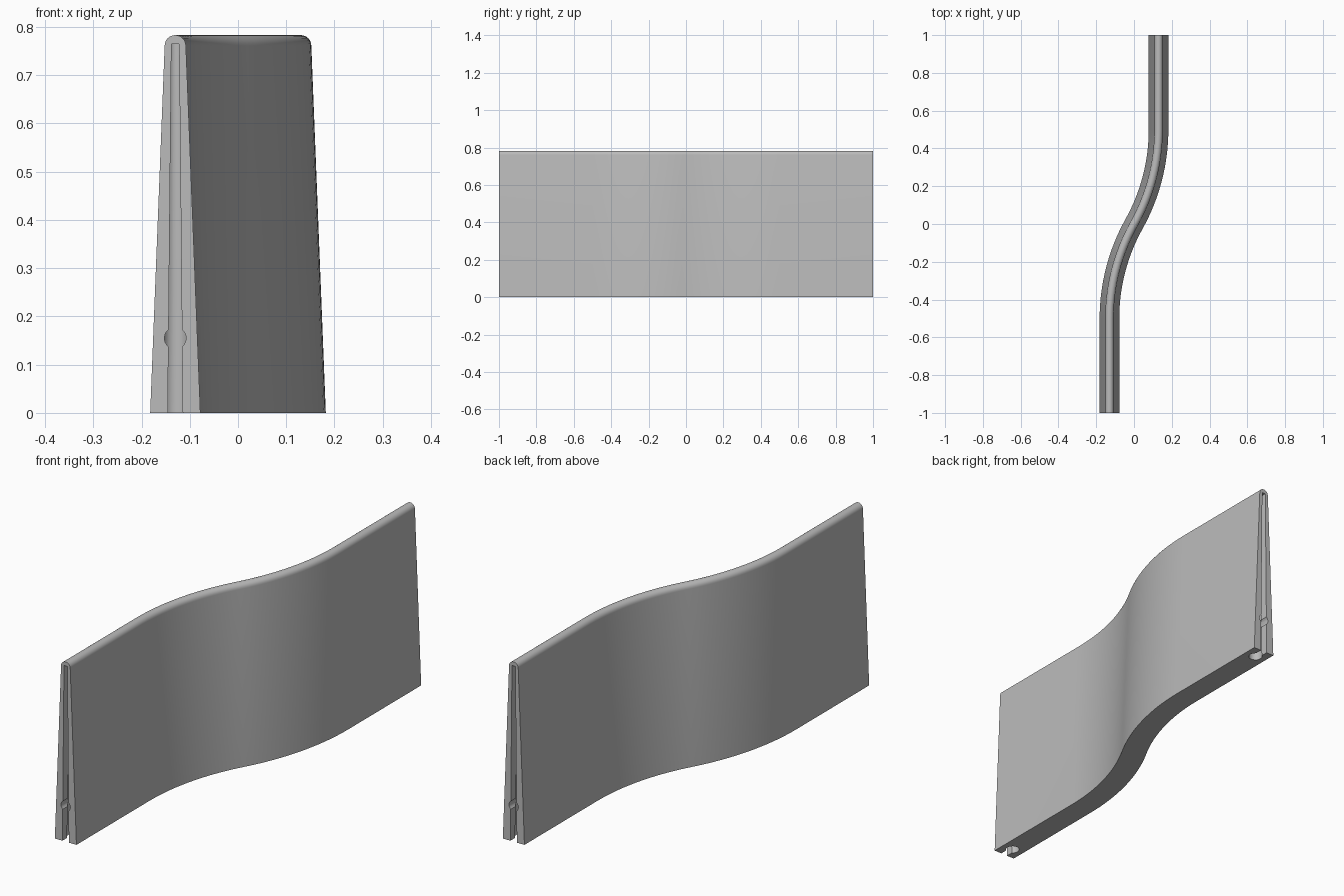
import bpy, bmesh, math

cube = bpy.data.objects.get("Cube")
if cube:
    bpy.data.objects.remove(cube, do_unlink=True)

HEIGHT, BASE, TOP_R = 0.783, 0.052, 0.022
SHIFT, BEND = 0.13, 0.5          # sideways offset of the ends, half length of the bend
RADIUS = (BEND**2 + SHIFT**2) / (2 * SHIFT)

concrete = bpy.data.materials.new("concrete grey")
concrete.use_nodes = True
colour = (0.5, 0.5, 0.5, 1)
concrete.diffuse_color = colour
concrete.node_tree.nodes["Principled BSDF"].inputs["Base Color"].default_value = colour


def make_object(name, bm):
    bmesh.ops.recalc_face_normals(bm, faces=bm.faces)
    mesh = bpy.data.meshes.new(name)
    bm.to_mesh(mesh)
    bm.free()
    mesh.materials.append(concrete)
    obj = bpy.data.objects.new(name, mesh)
    bpy.context.collection.objects.link(obj)
    return obj


def loft(name, rings):
    """Skin a row of closed rings and cap both ends."""
    bm = bmesh.new()
    loops = [[bm.verts.new(p) for p in ring] for ring in rings]
    n = len(loops[0])
    for a, b in zip(loops, loops[1:]):
        for i in range(n):
            j = (i + 1) % n
            bm.faces.new((a[i], a[j], b[j], b[i]))
    bm.faces.new(loops[0])
    bm.faces.new(loops[-1])
    return make_object(name, bm)


# Tapered wall section with a rounded top
section = [(-BASE, 0), (BASE, 0)]
for i in range(13):
    a = math.pi * i / 12
    section.append((TOP_R * math.cos(a), HEIGHT - TOP_R + TOP_R * math.sin(a)))

# S-shaped path: straight ends joined by two opposite arcs
sweep = math.asin(BEND / RADIUS)
half = [(-SHIFT, -1, 0)]
for i in range(17):
    a = sweep * i / 16
    half.append((RADIUS - SHIFT - RADIUS * math.cos(a), -BEND + RADIUS * math.sin(a), a))
path = half + [(-x, -y, a) for x, y, a in reversed(half[:-1])]

wall = loft("curved_wall", [
    [(x + u * math.cos(a), y - u * math.sin(a), z) for u, z in section]
    for x, y, a in path])


# Joint slots in both ends: tapered neck, round keyway and a pin hole
def circle(radius, sides, turn=0):
    return [(radius * math.cos(2 * math.pi * (i + turn) / sides),
             radius * math.sin(2 * math.pi * (i + turn) / sides)) for i in range(sides)]


def end_cutters(side):
    cx, inner = side * SHIFT, side * 0.945

    def rect(w, z):
        return [(cx - w, inner, z), (cx + w, inner, z),
                (cx + w, side * 1.05, z), (cx - w, side * 1.05, z)]

    yield loft("neck_cutter", [rect(0.0157, -0.02), rect(0.008, 0.765)])
    yield loft("keyway_cutter", [
        [(cx + u, inner + v, z) for u, v in circle(r, 16, 0.5)]
        for r, z in ((0.0284, -0.02), (0.0145, 0.7645))])
    yield loft("pin_hole_cutter", [
        [(cx + u, y, 0.155 + v) for u, v in circle(0.0225, 24, 0.5)]
        for y in (side * 0.95, side * 1.04)])


bpy.context.view_layer.objects.active = wall
for side in (-1, 1):
    for cutter in end_cutters(side):
        cutter.hide_render = True
        mod = wall.modifiers.new("cut", "BOOLEAN")
        mod.operation, mod.solver, mod.object = "DIFFERENCE", "EXACT", cutter
        bpy.ops.object.modifier_apply(modifier=mod.name)
        bpy.data.objects.remove(cutter, do_unlink=True)

for obj in bpy.context.selected_objects:
    obj.select_set(False)
wall.select_set(True)
bpy.ops.object.shade_smooth_by_angle(angle=math.radians(25))
